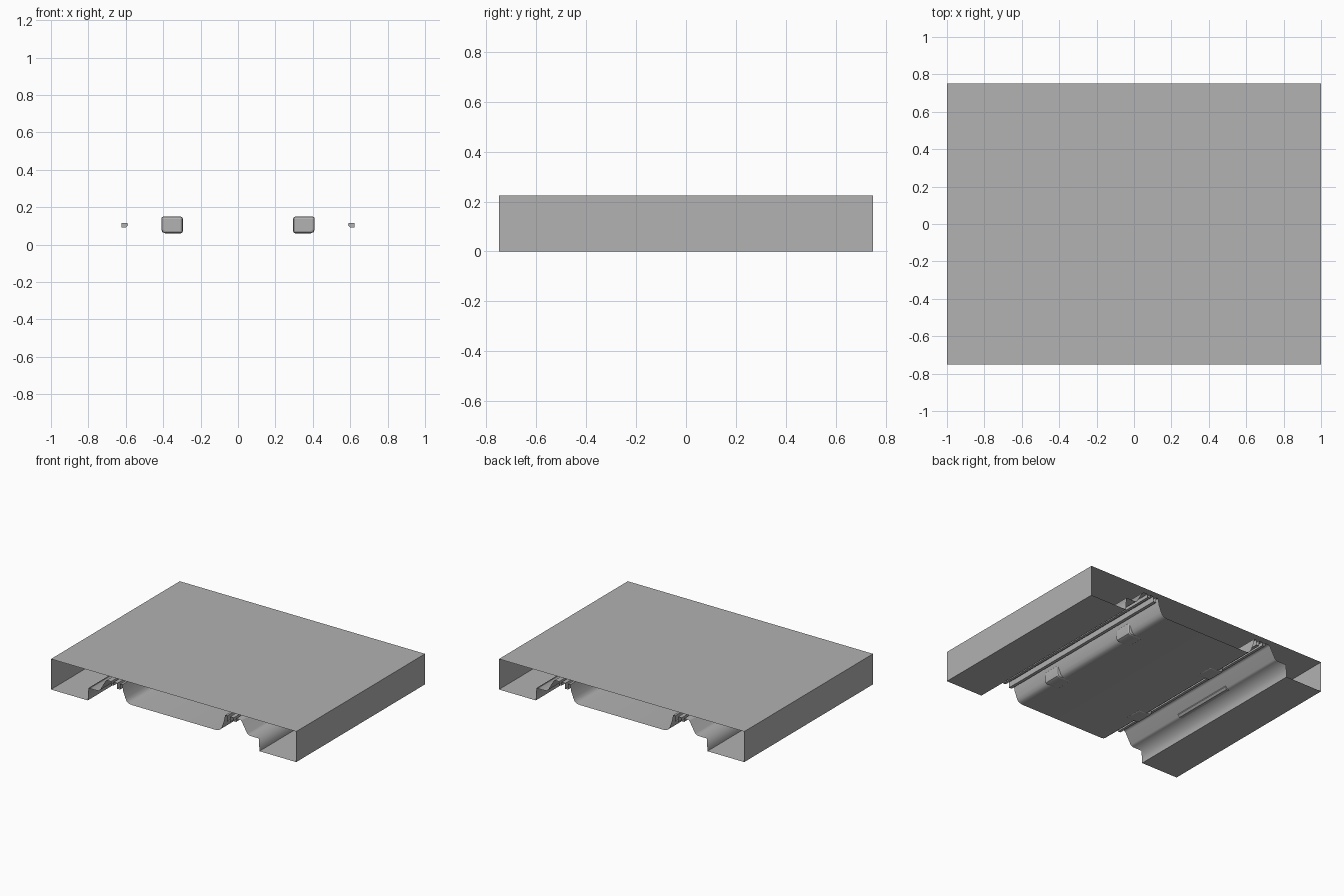
import bpy, bmesh

if "Cube" in bpy.data.objects:
    bpy.data.objects.remove(bpy.data.objects["Cube"])

HALF_LEN = 0.75
TOP = 0.225

grey = bpy.data.materials.new("dark_grey")
grey.diffuse_color = (0.445, 0.445, 0.445, 1.0)
grey.use_nodes = True
grey.node_tree.nodes["Principled BSDF"].inputs["Base Color"].default_value = grey.diffuse_color


def extrude_loop(name, loop, y0, y1, caps, soft=()):
    """Sweep a closed (x, z) loop along y; corners indexed in soft stay smooth."""
    bm = bmesh.new()
    a = [bm.verts.new((x, y0, z)) for x, z in loop]
    b = [bm.verts.new((x, y1, z)) for x, z in loop]
    for i in range(len(loop)):
        j = (i + 1) % len(loop)
        bm.faces.new((a[i], a[j], b[j], b[i])).smooth = True
    if caps:
        bm.faces.new(a)
        bm.faces.new(b[::-1])
    bmesh.ops.recalc_face_normals(bm, faces=bm.faces)
    # Sharp edges by angle, except at the soft corners
    soft_edges = {bm.edges.get((a[i], b[i])) for i in soft}
    for e in bm.edges:
        if len(e.link_faces) == 2 and e not in soft_edges:
            e.smooth = e.calc_face_angle() < 0.75
    mesh = bpy.data.meshes.new(name)
    bm.to_mesh(mesh)
    bm.free()
    mesh.materials.append(grey)
    ob = bpy.data.objects.new(name, mesh)
    bpy.context.collection.objects.link(ob)
    return ob


# Right half of the underside, from outer top corner to the centre section
half = [
    (1.0, TOP), (1.0, 0.0), (0.70, 0.0),
    (0.695, 0.092), (0.615, 0.093), (0.60, 0.103),        # outer ledge
    (0.555, 0.182), (0.545, 0.19), (0.51, 0.19),          # slope and channel roof
    (0.51, 0.165), (0.49, 0.165), (0.49, 0.19),           # first rib
    (0.46, 0.19), (0.46, 0.15), (0.437, 0.15),            # second rib
    (0.437, 0.19), (0.42, 0.19), (0.41, 0.142),
    (0.393, 0.098), (0.383, 0.078), (0.366, 0.066), (0.34, 0.062),  # rounded edge
]
loop = half + [(-x, z) for x, z in reversed(half)]

# Open-ended hollow slab, with softly shaded ledge corners
LEDGE = 3
extrude_loop("slab_shell", loop, -HALF_LEN, HALF_LEN, False,
             soft=(LEDGE, len(loop) - 1 - LEDGE))

# Cross-sections of the stop blocks and the long retaining strips
block = [(0.295, 0.15), (0.295, 0.06), (0.39, 0.06),
         (0.405, 0.067), (0.41, 0.08), (0.41, 0.15)]
strip = [(0.592, 0.115), (0.588, 0.104), (0.60, 0.09), (0.623, 0.09), (0.623, 0.115)]

for side, s in (("right", 1), ("left", -1)):
    for place, y in (("front", -0.37), ("back", 0.37)):
        ob = extrude_loop(f"stop_block_{side}_{place}",
                          [(s * x, z) for x, z in block], y - 0.07, y + 0.07, True)
        bev = ob.modifiers.new("soft_edges", 'BEVEL')
        bev.width = 0.012
        bev.segments = 2
        bev.limit_method = 'ANGLE'
        bev.angle_limit = 1.2
    extrude_loop(f"retaining_strip_{side}",
                 [(s * x, z) for x, z in strip], -0.245, 0.245, True)
